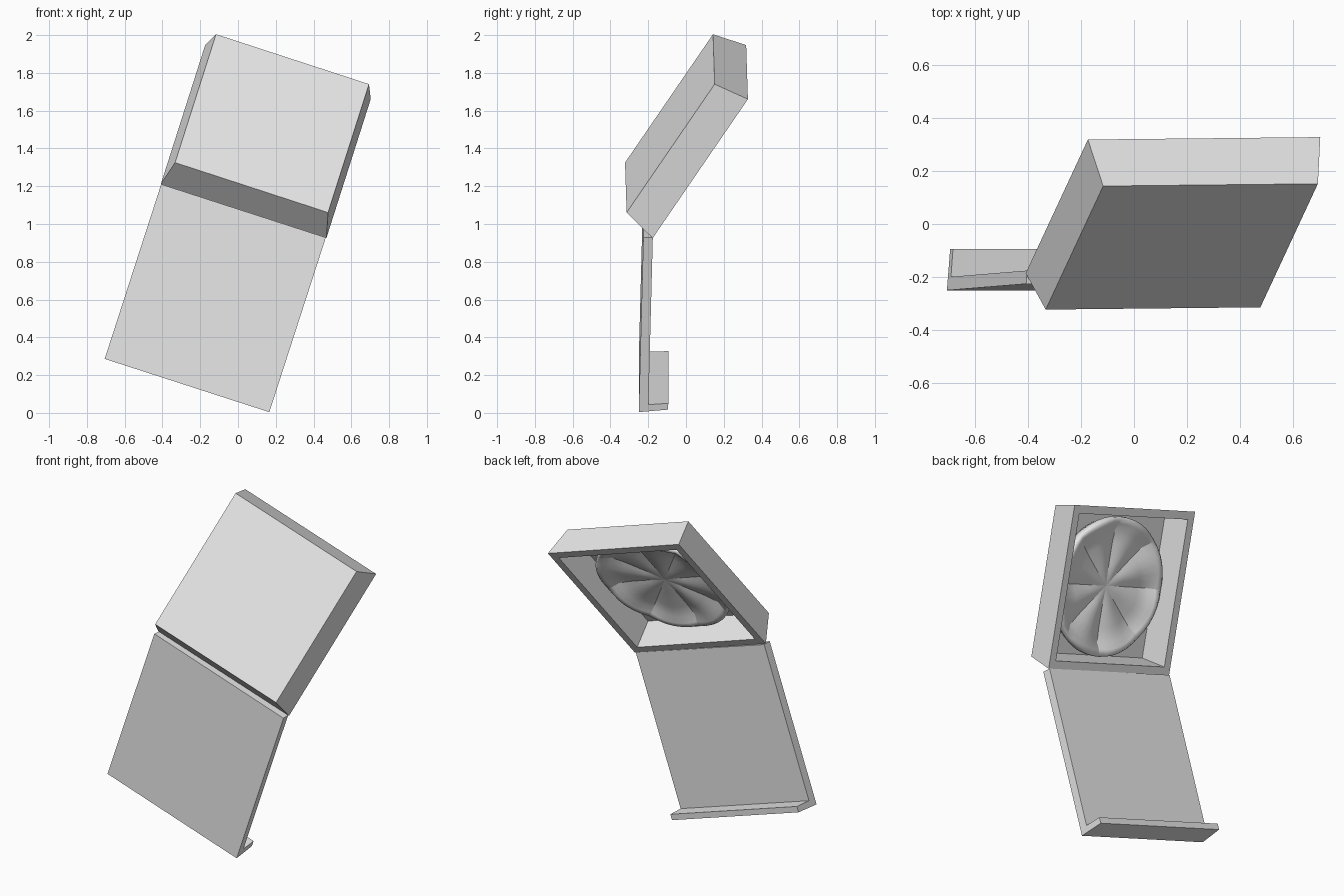
import bpy, bmesh, math
from mathutils import Matrix, Vector

if "Cube" in bpy.data.objects:
    bpy.data.objects.remove(bpy.data.objects["Cube"], do_unlink=True)

grey = bpy.data.materials.new("pale grey")
grey.use_nodes = True
grey.diffuse_color = (0.8, 0.8, 0.8, 1)
grey.node_tree.nodes["Principled BSDF"].inputs["Base Color"].default_value = (0.8, 0.8, 0.8, 1)


def frame(origin, across, up):
    """Local frame: x across, y up, z out of the front."""
    x = Vector(across).normalized()
    z = x.cross(Vector(up)).normalized()
    y = z.cross(x)
    m = Matrix((x, y, z)).transposed().to_4x4()
    m.translation = Vector(origin)
    return m


def finish(name, bm, matrix):
    bmesh.ops.recalc_face_normals(bm, faces=bm.faces[:])
    mesh = bpy.data.meshes.new(name)
    bm.to_mesh(mesh)
    bm.free()
    mesh.materials.append(grey)
    obj = bpy.data.objects.new(name, mesh)
    obj.matrix_world = matrix
    bpy.context.collection.objects.link(obj)
    return obj


def loft(bm, rings):
    """Join closed rings of points in order and cap both ends."""
    loops = [[bm.verts.new(p) for p in ring] for ring in rings]
    for a, b in zip(loops, loops[1:]):
        for i in range(len(a)):
            j = (i + 1) % len(a)
            bm.faces.new((a[i], a[j], b[j], b[i]))
    return loops


box_frame = frame((0.147, 0.071, 1.436), (0.95, 0.01, -0.31), (0.257, 0.547, 0.797))
lid_frame = frame((-0.27, -0.25, 0.145), (0.952, 0, -0.308), (0.31, 0.025, 0.95))

# Tapered open tray: outer base, outer rim, inner rim, inner floor
bm = bmesh.new()
corners = ((-1, -1), (1, -1), (1, 1), (-1, 1))
levels = ((0.426, 0.187), (0.461, 0), (0.415, 0), (0.396, 0.165))
loops = loft(bm, [[(sx * h, sy * h, z) for sx, sy in corners] for h, z in levels])
bm.faces.new(loops[0])
bm.faces.new(loops[-1])
finish("box_tray", bm, box_frame)

# Lid panel with a shallow tapered lip along its free edge
bm = bmesh.new()
profile = ((0, 0), (0.015, -0.155), (0.05, -0.155), (0.042, -0.05), (0.972, -0.05), (0.972, 0))
loops = loft(bm, [[(s * (0.458 + 0.06 * z), y, z) for y, z in profile] for s in (-1, 1)])
for loop in loops:
    bm.faces.new(loop)
finish("box_lid", bm, lid_frame)

# Round pie with a raised rim, cut in eight slices
SLICES, STEPS = 8, 6
FLOOR, CENTRE = 0.165, 0.035
rim = ((0.12, 0.042, 0.012), (0.24, 0.052, 0.022), (0.32, 0.062, 0.026), (0.355, 0.08, 0.02),
       (0.38, 0.084, 0.014), (0.394, 0.07, 0.008), (0.394, 0.04, 0), (0.375, 0, 0))
bm = bmesh.new()
count = SLICES * STEPS
rings = []
for radius, height, groove in rim:
    ring = []
    for i in range(count):
        a = math.tau * i / count
        dip = groove * (1 - math.sin(math.pi * (i % STEPS) / STEPS))
        ring.append((radius * math.cos(a), radius * math.sin(a), FLOOR - height + dip))
    rings.append(ring)
loops = loft(bm, rings)
tip = bm.verts.new((0, 0, FLOOR - CENTRE))
for i in range(count):
    bm.faces.new((tip, loops[0][i], loops[0][(i + 1) % count]))
bm.faces.new(loops[-1])
# Sharp cuts between the slices
for a, b in zip([[tip] * count] + loops[:4], loops[:5]):
    for i in range(0, count, STEPS):
        bm.edges.get((a[i], b[i])).smooth = False
for face in bm.faces:
    face.smooth = True
finish("sliced_pie", bm, box_frame)
